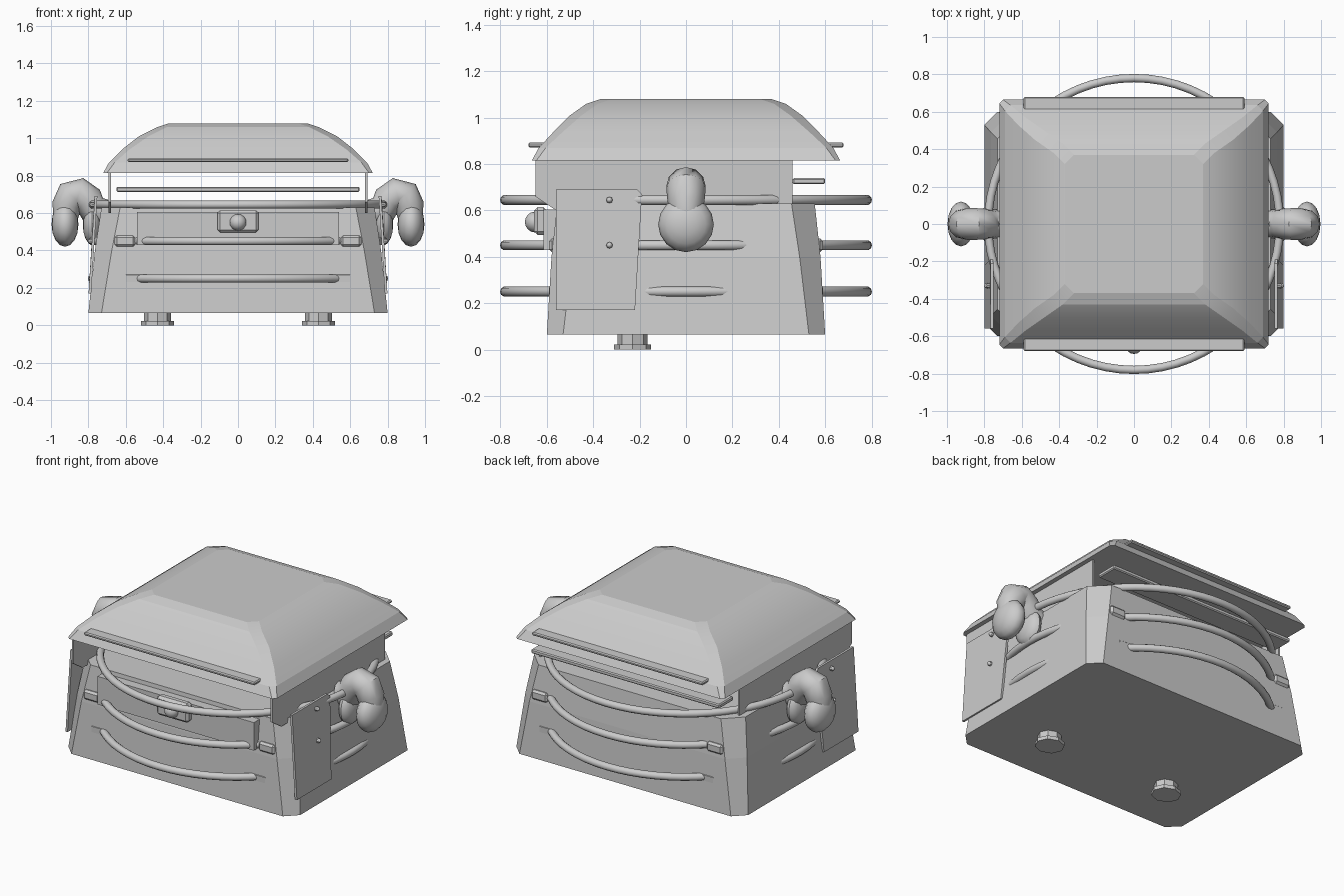
import bpy, bmesh, math
from mathutils import Vector

if "Cube" in bpy.data.objects:
    bpy.data.objects.remove(bpy.data.objects["Cube"], do_unlink=True)

grey = bpy.data.materials.new("plain grey")
grey.use_nodes = True
grey.diffuse_color = (0.6, 0.6, 0.6, 1)
grey.node_tree.nodes["Principled BSDF"].inputs["Base Color"].default_value = (0.6, 0.6, 0.6, 1)


def finish(name, bm, smooth=None):
    bmesh.ops.recalc_face_normals(bm, faces=bm.faces)
    mesh = bpy.data.meshes.new(name)
    bm.to_mesh(mesh)
    bm.free()
    mesh.materials.append(grey)
    obj = bpy.data.objects.new(name, mesh)
    bpy.context.collection.objects.link(obj)
    if smooth:
        bpy.ops.object.select_all(action='DESELECT')
        obj.select_set(True)
        bpy.context.view_layer.objects.active = obj
        bpy.ops.object.shade_smooth_by_angle(angle=math.radians(smooth))
    return obj


def loft(name, rings, smooth=None):
    """Skin a list of equal-length point rings and cap both ends."""
    bm = bmesh.new()
    loops = [[bm.verts.new(p) for p in ring] for ring in rings]
    n = len(loops[0])
    for a, b in zip(loops, loops[1:]):
        for i in range(n):
            j = (i + 1) % n
            bm.faces.new((a[i], a[j], b[j], b[i]))
    bm.faces.new(loops[0])
    bm.faces.new(loops[-1])
    return finish(name, bm, smooth)


def octagon(hx, hy, cut, z):
    """Rectangle with chamfered corners."""
    pts = []
    for sx, sy in ((1, 1), (-1, 1), (-1, -1), (1, -1)):
        a, b = (sx * hx, sy * (hy - cut), z), (sx * (hx - cut), sy * hy, z)
        pts += [a, b] if sx * sy > 0 else [b, a]
    return pts


def box(name, x, y, z, bevel=0):
    bm = bmesh.new()
    bmesh.ops.create_cube(bm, size=1)
    for v in bm.verts:
        v.co = [r[0] if c < 0 else r[1] for c, r in zip(v.co, (x, y, z))]
    if bevel:
        bmesh.ops.bevel(bm, geom=bm.edges[:], offset=bevel, segments=1, affect='EDGES')
    return finish(name, bm)


def ball(name, centre, size, segments=16, smooth=40):
    """Ellipsoid with its poles on the x axis."""
    bm = bmesh.new()
    bmesh.ops.create_uvsphere(bm, u_segments=segments, v_segments=8, radius=1)
    for v in bm.verts:
        p = (v.co.z, v.co.y, v.co.x)
        v.co = [c + s * q for c, s, q in zip(centre, size, p)]
    return finish(name, bm, smooth)


def tube(name, path, radii, sides=12, smooth=40):
    """Round tube following a path in the xz plane."""
    rings = []
    for k, p in enumerate(path):
        a, b = path[max(k - 1, 0)], path[min(k + 1, len(path) - 1)]
        t = (Vector(b) - Vector(a)).normalized()
        side = Vector((0, 1, 0))
        up = t.cross(side)
        ring = []
        for i in range(sides):
            w = math.tau * i / sides
            ring.append(Vector(p) + radii[k] * (math.cos(w) * side + math.sin(w) * up))
        rings.append(ring)
    return loft(name, rings, smooth)


def wall(name, outline, thick):
    """Thin plate from an xyz outline, thickened along x."""
    return loft(name, [outline, [(x + thick, y, z) for x, y, z in outline]])


# Tapered body with chamfered corners
loft("body", [octagon(0.8, 0.6, 0.07, 0.065), octagon(0.765, 0.58, 0.09, 0.4),
              octagon(0.73, 0.555, 0.1, 0.63)])

# Domed lid with a flared rim
loft("lid", [octagon(hx, hy, c, z) for hx, hy, c, z in (
    (0.67, 0.62, 0.03, 0.815), (0.72, 0.665, 0.02, 0.815), (0.69, 0.635, 0.03, 0.87),
    (0.62, 0.57, 0.04, 0.94), (0.53, 0.5, 0.05, 1.01), (0.43, 0.43, 0.05, 1.06),
    (0.37, 0.37, 0.05, 1.08))], 12)

# Guard rings that pass through the body
for level, z in (("lower", 0.25), ("middle", 0.45), ("upper", 0.645)):
    bm = bmesh.new()
    n, m = 64, 10
    grid = []
    for i in range(n):
        a = math.tau * i / n
        row = []
        for j in range(m):
            b = math.tau * j / m
            r = 0.78 + 0.022 * math.cos(b)
            row.append(bm.verts.new((r * math.cos(a), r * math.sin(a), z + 0.022 * math.sin(b))))
        grid.append(row)
    for i in range(n):
        for j in range(m):
            p, q = grid[i], grid[(i + 1) % n]
            bm.faces.new((p[j], q[j], q[(j + 1) % m], p[(j + 1) % m]))
    finish(level + "_guard_ring", bm, 50)

# Rim strips and ring clamps on front and back
for end, s in (("front", -1), ("back", 1)):
    ys = sorted((s * 0.6, s * 0.68))
    box(end + "_rim_strip", (-0.59, 0.59), ys, (0.872, 0.892), 0.006)
    for side, t in (("left", 1), ("right", -1)):
        for level, z, x in (("middle", 0.45, 0.6), ("lower", 0.25, 0.55)):
            box(f"{end}_{side}_{level}_clamp", sorted((t * (x - 0.05), t * (x + 0.06))),
                sorted((s * 0.5, s * 0.59)), (z - 0.03, z + 0.03), 0.012)

# Cross bar under the lid at the back
box("back_cross_bar", (-0.65, 0.65), (0.46, 0.6), (0.713, 0.74), 0.006)

# Front panel with lamp housing
box("front_panel", (-0.54, 0.54), (-0.615, -0.54), (0.43, 0.605))
box("lamp_housing", (-0.11, 0.11), (-0.655, -0.6), (0.495, 0.615), 0.015)
ball("lamp", (0, -0.65, 0.55), (0.045, 0.045, 0.045))

for side, s in (("left", 1), ("right", -1)):
    # Upper side wall that carries the lid
    wall(side + "_upper_wall", [(s * 0.68, y, z) for y, z in (
        (-0.65, 0.66), (-0.56, 0.6), (0.46, 0.6), (0.46, 0.84), (-0.62, 0.84), (-0.65, 0.82))], s * 0.012)
    # Sloping armour plate with two bolts
    wall(side + "_side_plate", [(s * x, y, z) for x, y, z in (
        (0.785, -0.56, 0.17), (0.785, -0.22, 0.17), (0.755, -0.19, 0.67),
        (0.752, -0.21, 0.69), (0.752, -0.56, 0.69))], s * 0.014)
    for level, z, x in (("upper", 0.645, 0.775), ("lower", 0.45, 0.785)):
        ball(f"{side}_{level}_bolt", (s * x, -0.33, z), (0.018, 0.014, 0.014), 8)
    # Arched vent pipe ending in a round hood
    path = [(0.72, 0.6), (0.775, 0.62), (0.8, 0.67), (0.85, 0.705), (0.89, 0.695), (0.915, 0.64), (0.925, 0.55)]
    tube(side + "_vent_pipe", [(s * x, 0, z) for x, z in path],
         (0.075, 0.08, 0.082, 0.085, 0.085, 0.08, 0.06))
    ball(side + "_vent_hood", (s * 0.925, 0, 0.54), (0.072, 0.12, 0.12))
    ball(side + "_vent_mount", (s * 0.78, 0, 0.54), (0.05, 0.1, 0.11))
    # Foot with a wider sole
    for part, r, z0, z1 in (("foot", 0.065, 0.02, 0.07), ("foot_sole", 0.08, 0, 0.022)):
        ring = [(s * 0.43 + r * 1.1 * math.cos(math.tau * i / 8),
                 -0.23 + r * math.sin(math.tau * i / 8)) for i in range(8)]
        loft(f"{side}_{part}", [[(x, y, z) for x, y in ring] for z in (z0, z1)])
